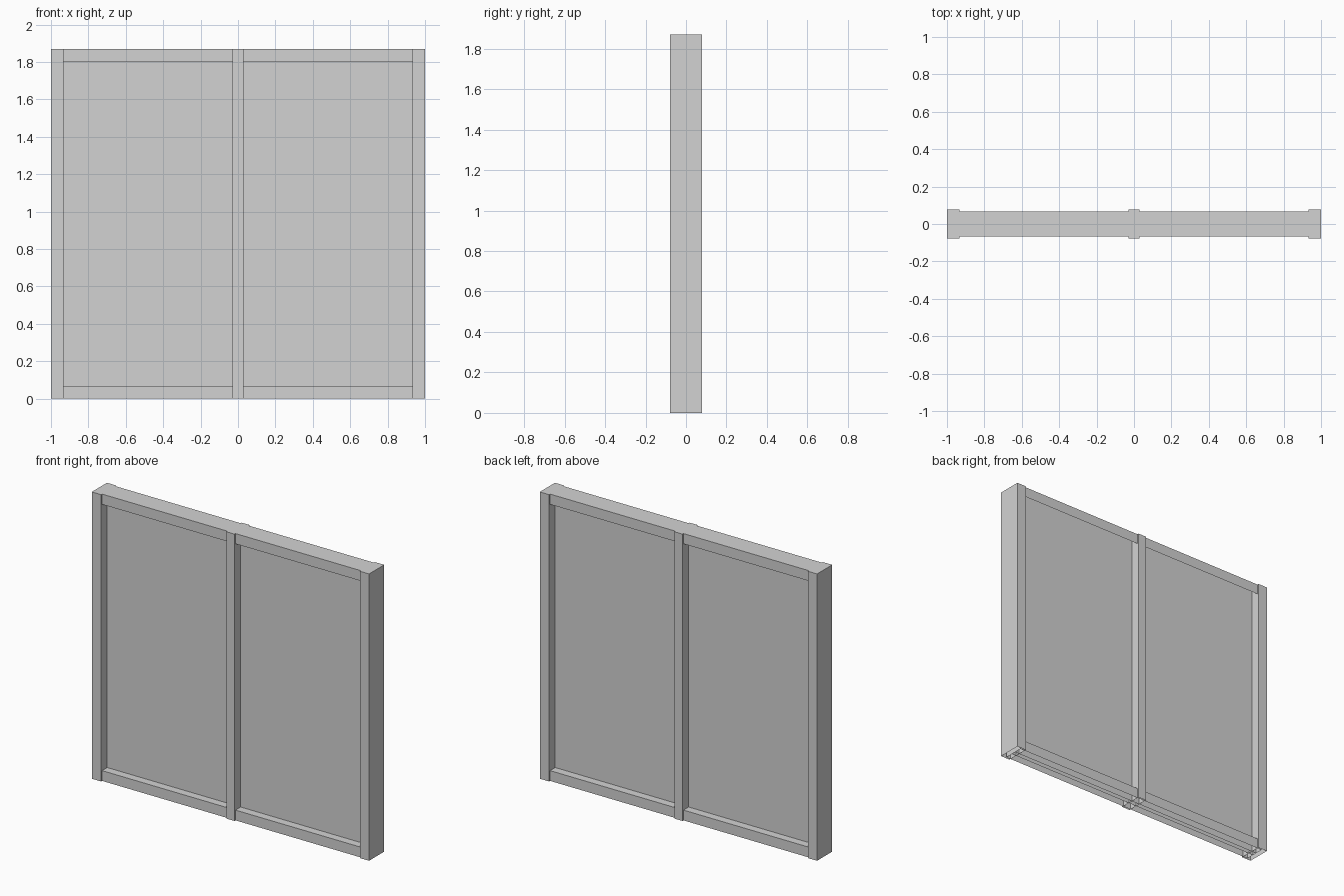
import bpy
import bmesh

cube = bpy.data.objects.get("Cube")
if cube:
    bpy.data.objects.remove(cube, do_unlink=True)

WIDTH, HEIGHT = 2.0, 1.87
POST_DEPTH, RAIL_DEPTH, PANEL_DEPTH = 0.156, 0.136, 0.03
POST_WIDTH, MULLION_WIDTH, RAIL_HEIGHT = 0.067, 0.058, 0.067

grey = bpy.data.materials.new("light grey")
grey.use_nodes = True
colour = (0.65, 0.65, 0.65, 1)
grey.diffuse_color = colour
grey.node_tree.nodes["Principled BSDF"].inputs["Base Color"].default_value = colour


def open_box(name, x, z, width, depth, height):
    """Flat-sided shell without an underside, standing at z."""
    bpy.ops.mesh.primitive_cube_add(size=1, location=(x, 0, z + height / 2))
    part = bpy.context.object
    part.name = name
    part.scale = (width, depth, height)
    bpy.ops.object.transform_apply(location=False, rotation=False, scale=True)
    part.data.materials.append(grey)
    bm = bmesh.new()
    bm.from_mesh(part.data)
    underside = [f for f in bm.faces if f.normal.z < -0.5]
    bmesh.ops.delete(bm, geom=underside, context="FACES")
    bm.to_mesh(part.data)
    bm.free()


# Upright posts, standing slightly proud of the rails
open_box("centre_mullion", 0, 0, MULLION_WIDTH, POST_DEPTH, HEIGHT)
for side, sign in (("left", 1), ("right", -1)):
    open_box(side + "_post", sign * (WIDTH - POST_WIDTH) / 2, 0,
             POST_WIDTH, POST_DEPTH, HEIGHT)

# Rails and thin panel, running through the mullion into the end posts
span = WIDTH - POST_WIDTH
open_box("bottom_rail", 0, 0, span, RAIL_DEPTH, RAIL_HEIGHT)
open_box("top_rail", 0, HEIGHT - RAIL_HEIGHT, span, RAIL_DEPTH, RAIL_HEIGHT)
open_box("panel", 0, 0, span, PANEL_DEPTH, HEIGHT - 0.01)
